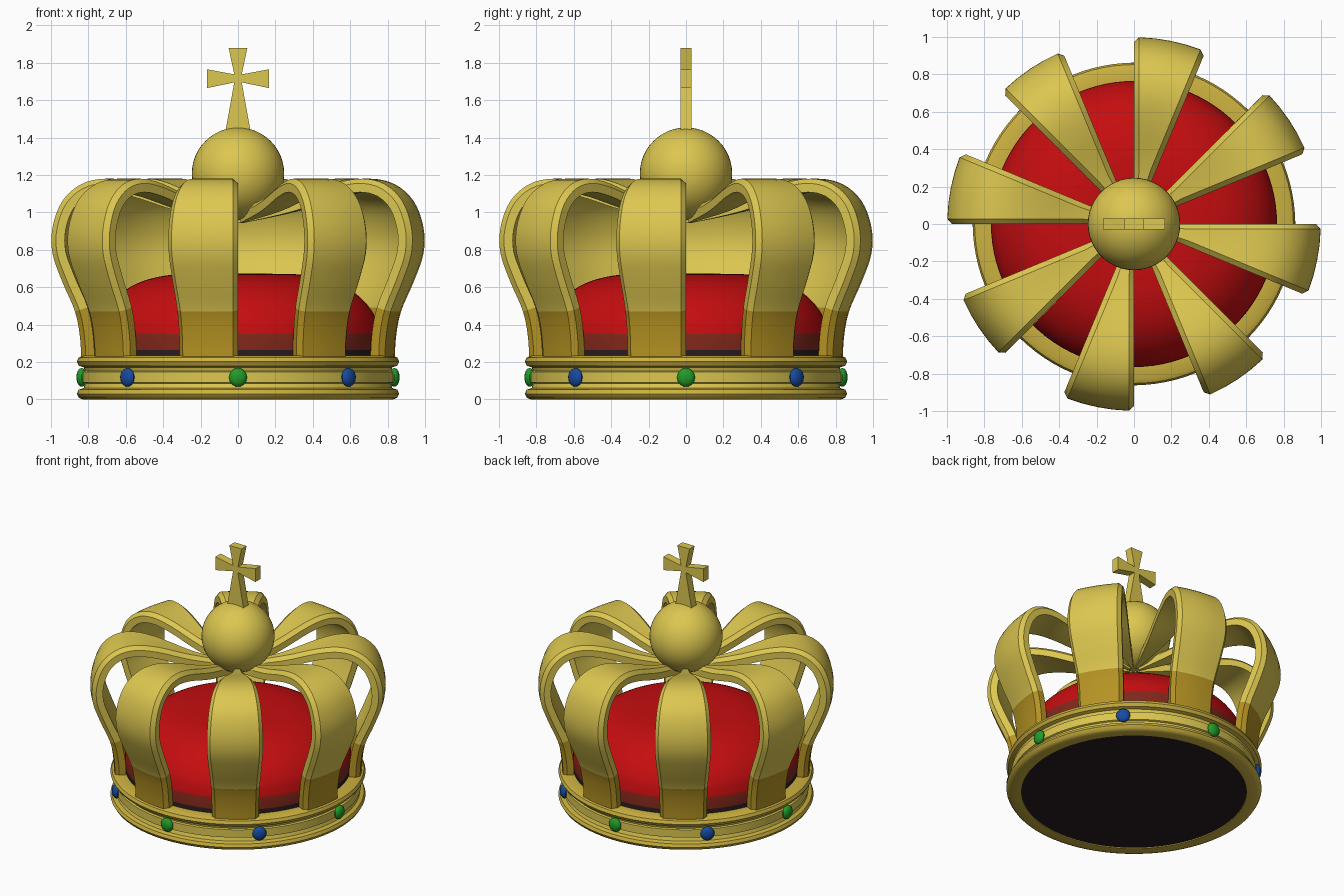
import bpy, bmesh, math
from mathutils import Vector, Matrix

if "Cube" in bpy.data.objects:
    bpy.data.objects.remove(bpy.data.objects["Cube"])


def mat(name, rgb):
    m = bpy.data.materials.new(name)
    m.diffuse_color = (*rgb, 1)
    m.use_nodes = True
    m.node_tree.nodes["Principled BSDF"].inputs["Base Color"].default_value = m.diffuse_color
    return m


GOLD = mat("gold", (0.72, 0.57, 0.08))
RIM_GOLD = mat("rim gold", (0.60, 0.44, 0.05))
DARK_GOLD = mat("dark gold", (0.46, 0.29, 0.017))
RED = mat("red velvet", (0.56, 0.004, 0.005))
DARK_RED = mat("dark red", (0.22, 0.02, 0.01))
BLACK = mat("dark lining", (0.022, 0.012, 0.014))
GREEN = mat("green gem", (0.015, 0.33, 0.02))
BLUE = mat("blue gem", (0.008, 0.07, 0.36))


def finish(name, bm, mats, rule=None, smooth=30):
    bmesh.ops.recalc_face_normals(bm, faces=bm.faces)
    if rule:
        for f in bm.faces:
            f.material_index = rule(f.calc_center_median())
    me = bpy.data.meshes.new(name)
    bm.to_mesh(me)
    bm.free()
    for m in mats:
        me.materials.append(m)
    ob = bpy.data.objects.new(name, me)
    bpy.context.collection.objects.link(ob)
    if smooth:
        bpy.ops.object.select_all(action='DESELECT')
        ob.select_set(True)
        bpy.context.view_layer.objects.active = ob
        bpy.ops.object.shade_smooth_by_angle(angle=math.radians(smooth))
    return ob


def curve(pts, n):
    """Smooth line through 2D points."""
    p = [Vector(q) for q in pts]
    p = [2 * p[0] - p[1]] + p + [2 * p[-1] - p[-2]]
    out = []
    for i in range(1, len(p) - 2):
        a, b, c, d = p[i - 1:i + 3]
        for k in range(n):
            t = k / n
            out.append(0.5 * (2 * b + (c - a) * t + (2 * a - 5 * b + 4 * c - d) * t * t
                              + (3 * b - a - 3 * c + d) * t ** 3))
    return out + [p[-2]]


def lathe(pts, closed, n=96):
    bm = bmesh.new()
    vs = [bm.verts.new((r, 0, z)) for r, z in pts]
    pairs = list(zip(vs, vs[1:])) + ([(vs[-1], vs[0])] if closed else [])
    es = [bm.edges.new(e) for e in pairs]
    bmesh.ops.spin(bm, geom=vs + es, cent=(0, 0, 0), axis=(0, 0, 1),
                   angle=2 * math.pi, steps=n)
    bmesh.ops.remove_doubles(bm, verts=bm.verts, dist=1e-5)
    return bm


# base band with a rounded rim above and below
base = [(0.76, 0), (0.83, 0), (0.85, 0.009), (0.862, 0.03), (0.852, 0.052), (0.825, 0.061),
        (0.818, 0.085), (0.83, 0.09), (0.83, 0.148), (0.818, 0.153), (0.825, 0.172),
        (0.85, 0.18), (0.862, 0.202), (0.852, 0.224), (0.83, 0.234), (0.76, 0.234)]
finish("base_band", lathe(base, True), [GOLD, RIM_GOLD],
       lambda c: 0 if 0.061 < c.z < 0.17 else 1, 40)

# velvet cap, darker towards its foot
cap = [(0, 0.006), (0.765, 0.006), (0.765, 0.265)]
cap += curve([(0.763, 0.35), (0.735, 0.44), (0.67, 0.53), (0.57, 0.605), (0.45, 0.65),
              (0.3, 0.67), (0, 0.672)], 4)
finish("velvet_cap", lathe(cap, False), [RED, DARK_RED, BLACK],
       lambda c: 2 if c.z < 0.265 else 1 if c.z < 0.35 else 0, 40)

# eight wedge-shaped arches with chamfered outer edges
path = curve([(0.838, 0.19), (0.845, 0.33), (0.872, 0.47), (0.94, 0.63), (0.992, 0.78),
              (0.992, 0.92), (0.94, 1.06), (0.84, 1.15), (0.71, 1.18), (0.55, 1.155),
              (0.3, 1.075), (0.02, 1.015)], 4)
SPAN = math.pi / 8


def arch(index):
    bm = bmesh.new()
    a0 = index * math.pi / 4 - SPAN
    rings = []
    for i, p in enumerate(path):
        t = (path[min(i + 1, len(path) - 1)] - path[max(i - 1, 0)]).normalized()
        inward = Vector((-t.y, t.x))
        da = min(0.028 / p.x, SPAN * 0.25)
        outer, mid, inner = p, p + inward * 0.025, p + inward * 0.072
        section = [(mid, 0)]
        section += [(outer, da + (SPAN - 2 * da) * k / 4) for k in range(5)]
        section += [(mid, SPAN)]
        section += [(inner, SPAN * (1 - k / 4)) for k in range(5)]
        rings.append([bm.verts.new((max(q.x, 0.004) * math.cos(a0 + a),
                                    max(q.x, 0.004) * math.sin(a0 + a), q.y))
                      for q, a in section])
    n = len(rings[0])
    for r, s in zip(rings, rings[1:]):
        for k in range(n):
            bm.faces.new((r[k], r[(k + 1) % n], s[(k + 1) % n], s[k]))
    bm.faces.new(rings[0])
    bm.faces.new(rings[-1])
    finish(f"arch_{index + 1}", bm, [GOLD, DARK_GOLD], lambda c: 1 if c.z < 0.475 else 0, 25)


for i in range(8):
    arch(i)

# gems around the band, green and blue in turn
for i in range(8):
    bm = bmesh.new()
    m = (Matrix.Rotation(i * math.pi / 4, 4, 'Z') @ Matrix.Translation((0.836, 0, 0.118))
         @ Matrix.Diagonal((0.028, 0.048, 0.05, 1)))
    bmesh.ops.create_uvsphere(bm, u_segments=16, v_segments=10, radius=1, matrix=m)
    finish(f"gem_{i + 1}", bm, [BLUE if i % 2 else GREEN])

# orb on top
bm = bmesh.new()
bmesh.ops.create_uvsphere(bm, u_segments=48, v_segments=24, radius=0.247,
                          matrix=Matrix.Translation((0, 0, 1.207)))
finish("orb", bm, [GOLD])

# flared cross
half = [(0.068, 1.43), (0.02, 1.695), (0.165, 1.665), (0.165, 1.765), (0.02, 1.738), (0.05, 1.88)]
outline = half + [(-x, z) for x, z in reversed(half)]
bm = bmesh.new()
face = bm.faces.new([bm.verts.new((x, -0.03, z)) for x, z in outline])
ext = bmesh.ops.extrude_face_region(bm, geom=[face], use_keep_orig=True)
bmesh.ops.translate(bm, vec=(0, 0.06, 0),
                    verts=[v for v in ext["geom"] if isinstance(v, bmesh.types.BMVert)])
finish("cross", bm, [GOLD], smooth=0)
